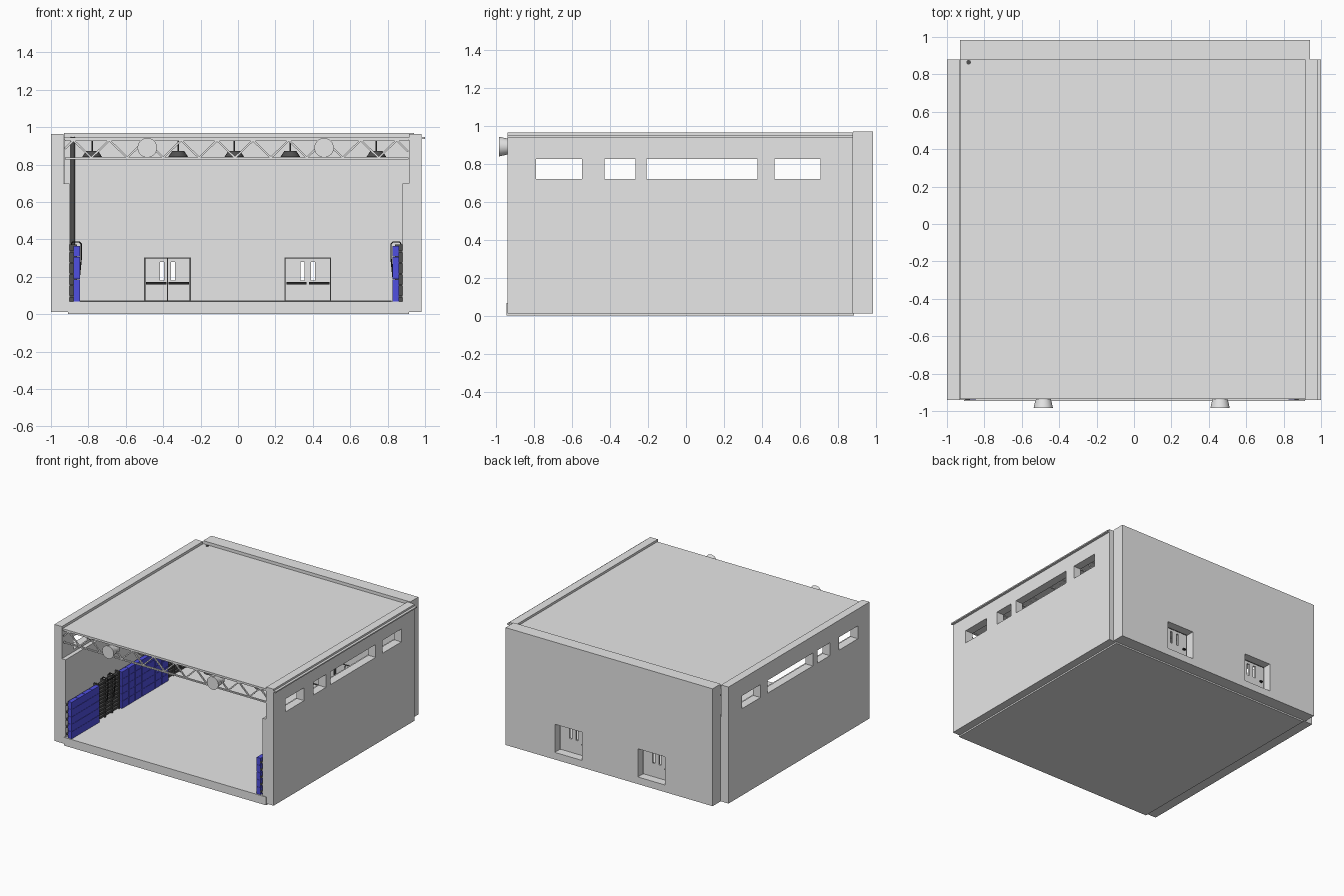
import bpy, bmesh, math
from mathutils import Vector, Matrix

if "Cube" in bpy.data.objects:
    bpy.data.objects.remove(bpy.data.objects["Cube"])

CX = -0.01          # mirror plane of the hall
H = 0.89            # half width between the lower inner wall faces
WIN = [(-0.79, -0.547), (-0.428, -0.265), (-0.207, 0.377), (0.467, 0.708)]
DOORS = [-0.377, 0.373]


def material(name, rgb):
    m = bpy.data.materials.new(name)
    m.diffuse_color = (*rgb, 1)
    m.use_nodes = True
    m.node_tree.nodes["Principled BSDF"].inputs["Base Color"].default_value = m.diffuse_color
    return m


GREY = material("light grey", (0.8, 0.8, 0.8))
WHITE = material("white", (0.95, 0.95, 0.95))
DARK = material("dark grey", (0.08, 0.08, 0.08))
BLACK = material("black", (0.02, 0.02, 0.02))
BLUE = material("blue", (0.08, 0.08, 0.75))


def finish(bm, name, mat):
    bmesh.ops.recalc_face_normals(bm, faces=bm.faces)
    me = bpy.data.meshes.new(name)
    bm.to_mesh(me)
    bm.free()
    me.materials.append(mat)
    ob = bpy.data.objects.new(name, me)
    bpy.context.collection.objects.link(ob)
    return ob


def add_box(bm, x0, x1, y0, y1, z0, z1):
    m = Matrix.Translation(((x0 + x1) / 2, (y0 + y1) / 2, (z0 + z1) / 2))
    m = m @ Matrix.Diagonal((abs(x1 - x0), abs(y1 - y0), abs(z1 - z0), 1))
    bmesh.ops.create_cube(bm, size=1, matrix=m)


def boxes(name, mat, items):
    bm = bmesh.new()
    for b in items:
        add_box(bm, *b)
    return finish(bm, name, mat)


def add_bar(bm, a, b, t):
    a, b = Vector(a), Vector(b)
    d = b - a
    m = Matrix.Translation((a + b) / 2) @ d.to_track_quat('Z', 'Y').to_matrix().to_4x4()
    bmesh.ops.create_cube(bm, size=1, matrix=m @ Matrix.Diagonal((t, t, d.length, 1)))


def cut(ob, items):
    cutter = boxes("cutter", GREY, items)
    cutter.hide_render = True
    mod = ob.modifiers.new("cut", 'BOOLEAN')
    mod.operation, mod.solver, mod.object = 'DIFFERENCE', 'EXACT', cutter
    bpy.context.view_layer.objects.active = ob
    bpy.ops.object.modifier_apply(modifier="cut")
    bpy.data.objects.remove(cutter)


def cone(bm, loc, r1, r2, depth, seg, rot=None):
    m = Matrix.Translation(loc) @ (rot or Matrix())
    bmesh.ops.create_cone(bm, cap_ends=True, segments=seg, radius1=r1, radius2=r2,
                          depth=depth, matrix=m)


def smooth(ob):
    bpy.ops.object.select_all(action='DESELECT')
    ob.select_set(True)
    bpy.context.view_layer.objects.active = ob
    bpy.ops.object.shade_smooth_by_angle(angle=math.radians(35))


# Floor slab and roof
boxes("floor_slab", GREY, [(-0.91, 0.915, -0.945, 0.885, 0.0, 0.067)])
boxes("roof", GREY, [(-0.93, 0.915, -0.935, 0.88, 0.932, 0.945)])

# Side walls: stepped profile with a window ledge, four windows each
for s, side in ((-1, "left"), (1, "right")):
    profile = [(0.99, 0.012), (0.99, 0.963), (0.923, 0.963), (0.923, 0.7), (H, 0.7), (H, 0.012)]
    bm = bmesh.new()
    f = bm.faces.new([bm.verts.new((CX + s * x, -0.94, z)) for x, z in profile])
    ext = bmesh.ops.extrude_face_region(bm, geom=[f])
    bmesh.ops.translate(bm, vec=(0, 1.82, 0),
                        verts=[v for v in ext["geom"] if isinstance(v, bmesh.types.BMVert)])
    wall = finish(bm, side + "_wall", GREY)
    cut(wall, [(CX + s * 0.85, CX + s * 1.1, a, b, 0.72, 0.825) for a, b in WIN])

# Gutter lip along the right wall top
boxes("roof_gutter", GREY, [(0.98, 1.0, -0.94, 0.88, 0.938, 0.948)])

# Back wall with two door openings
back = boxes("back_wall", GREY, [(-0.93, 0.94, 0.88, 0.985, 0.012, 0.97)])
cut(back, [(x - 0.122, x + 0.122, 0.8, 1.1, 0.07, 0.3) for x in DOORS])
boxes("skirting", DARK, [(-0.85, 0.82, 0.874, 0.88, 0.067, 0.073)])

# Double doors with slot windows, dark frame and push bars
for i, x in enumerate(DOORS):
    leaf = boxes("double_door_%d" % (i + 1), GREY, [(x - 0.122, x + 0.122, 0.9, 0.915, 0.07, 0.3)])
    cut(leaf, [(x + c - 0.011, x + c + 0.011, 0.85, 0.95, 0.18, 0.278) for c in (-0.029, 0.029)])
    boxes("door_frame_%d" % (i + 1), DARK, [
        (x - 0.125, x - 0.118, 0.877, 0.918, 0.07, 0.303),
        (x + 0.118, x + 0.125, 0.877, 0.918, 0.07, 0.303),
        (x - 0.125, x + 0.125, 0.877, 0.918, 0.297, 0.303)])
    boxes("push_bars_%d" % (i + 1), BLACK,
          [(x + a, x + b, y0, y1, 0.16, 0.172)
           for a, b in ((-0.115, -0.006), (0.006, 0.115))
           for y0, y1 in ((0.885, 0.9),)]
          + [(x - 0.1, x - 0.08, 0.915, 0.93, 0.16, 0.172)])
boxes("door_gap", BLACK, [(DOORS[0] - 0.002, DOORS[0] + 0.002, 0.898, 0.9, 0.07, 0.297)])

# Roof trusses with zigzag webs
bm = bmesh.new()
TRUSS_Y = [-0.925 + 0.345 * k for k in range(6)]
for y in TRUSS_Y:
    y = min(y, 0.8)
    for z in (0.833, 0.932):
        add_box(bm, -0.925, 0.912, y - 0.007, y + 0.007, z - 0.005, z + 0.005)
    pts = [(-0.925, 0.885)]
    for k in range(10):
        pts.append((-0.88 + 0.192 * k, 0.93))
        if k < 9:
            pts.append((-0.784 + 0.192 * k, 0.837))
    pts.append((0.91, 0.87))
    for a, b in zip(pts, pts[1:]):
        add_bar(bm, (a[0], y, a[1]), (b[0], y, b[1]), 0.01)
finish(bm, "roof_trusses", GREY)

# Hanging ceiling lamps
bm = bmesh.new()
for x in (-0.78, -0.32, -0.02, 0.28, 0.74):
    for k in range(5):
        y = -0.75 + 0.345 * k
        cone(bm, (x, y, 0.857), 0.053, 0.032, 0.032, 16)
        cone(bm, (x, y, 0.9), 0.005, 0.005, 0.07, 6)
smooth(finish(bm, "ceiling_lamps", DARK))

# Round air outlets at the open front
bm = bmesh.new()
R = Matrix.Rotation(math.pi / 2, 4, 'X')
for x in (-0.485, 0.46):
    cone(bm, (x, -0.9625, 0.89), 0.042, 0.052, 0.045, 32, R)
    cone(bm, (x, -0.915, 0.89), 0.04, 0.04, 0.06, 32, R)
smooth(finish(bm, "air_outlets", WHITE))

# Downpipe in the back left corner
bm = bmesh.new()
cone(bm, (-0.884, 0.865, 0.508), 0.012, 0.012, 0.88, 16)
smooth(finish(bm, "downpipe", DARK))

# Padding blocks, wall bars and pull-up hooks along both side walls
PADS = [(-0.94, -0.58, 4), (-0.29, 0.31, 7), (0.59, 0.85, 3)]
BARS = [(-0.58, -0.29), (0.31, 0.59)]
for s, side in ((-1, "left"), (1, "right")):
    def X(d):
        return CX + s * (H - d)     # d = distance from the wall
    bm = bmesh.new()
    for a, b, n in PADS:
        w = (b - a) / n
        for i in range(n):
            for j in range(5):
                z = 0.067 + 0.06 * j
                add_box(bm, X(0.02), X(0.055), a + w * i + 0.002, a + w * (i + 1) - 0.002,
                        z + 0.001, z + 0.059)
    finish(bm, side + "_wall_pads", BLUE)
    boxes(side + "_pad_battens", DARK,
          [(X(0), X(0.022), a, b, 0.09 + 0.06 * j, 0.1 + 0.06 * j)
           for a, b, n in PADS for j in range(5)])
    items = []
    for a, b in BARS:
        for k in range(4):
            y = a + 0.008 + (b - a - 0.016) * k / 3
            items.append((X(0), X(0.04), y - 0.006, y + 0.006, 0.067, 0.372))
        items += [(X(0.015), X(0.035), a + 0.004, b - 0.004, 0.075 + 0.03 * j, 0.091 + 0.03 * j)
                  for j in range(10)]
    boxes(side + "_wall_bars", DARK, items)
    cu = bpy.data.curves.new(side + "_pull_up_hooks", 'CURVE')
    cu.dimensions, cu.bevel_depth, cu.bevel_resolution = '3D', 0.004, 1
    for a, b in BARS:
        for t in (0.35, 0.65):
            y = a + (b - a) * t
            path = [(0.01, 0.35), (0.008, 0.375), (0.016, 0.387), (0.05, 0.387),
                    (0.062, 0.375), (0.062, 0.3), (0.052, 0.2)]
            sp = cu.splines.new('POLY')
            sp.points.add(len(path) - 1)
            for p, (d, z) in zip(sp.points, path):
                p.co = (X(d), y, z, 1)
        sp = cu.splines.new('POLY')
        sp.points.add(1)
        for p, t in zip(sp.points, (0.35, 0.65)):
            p.co = (X(0.062), a + (b - a) * t, 0.37, 1)
    cu.materials.append(BLACK)
    bpy.context.collection.objects.link(bpy.data.objects.new(side + "_pull_up_hooks", cu))
